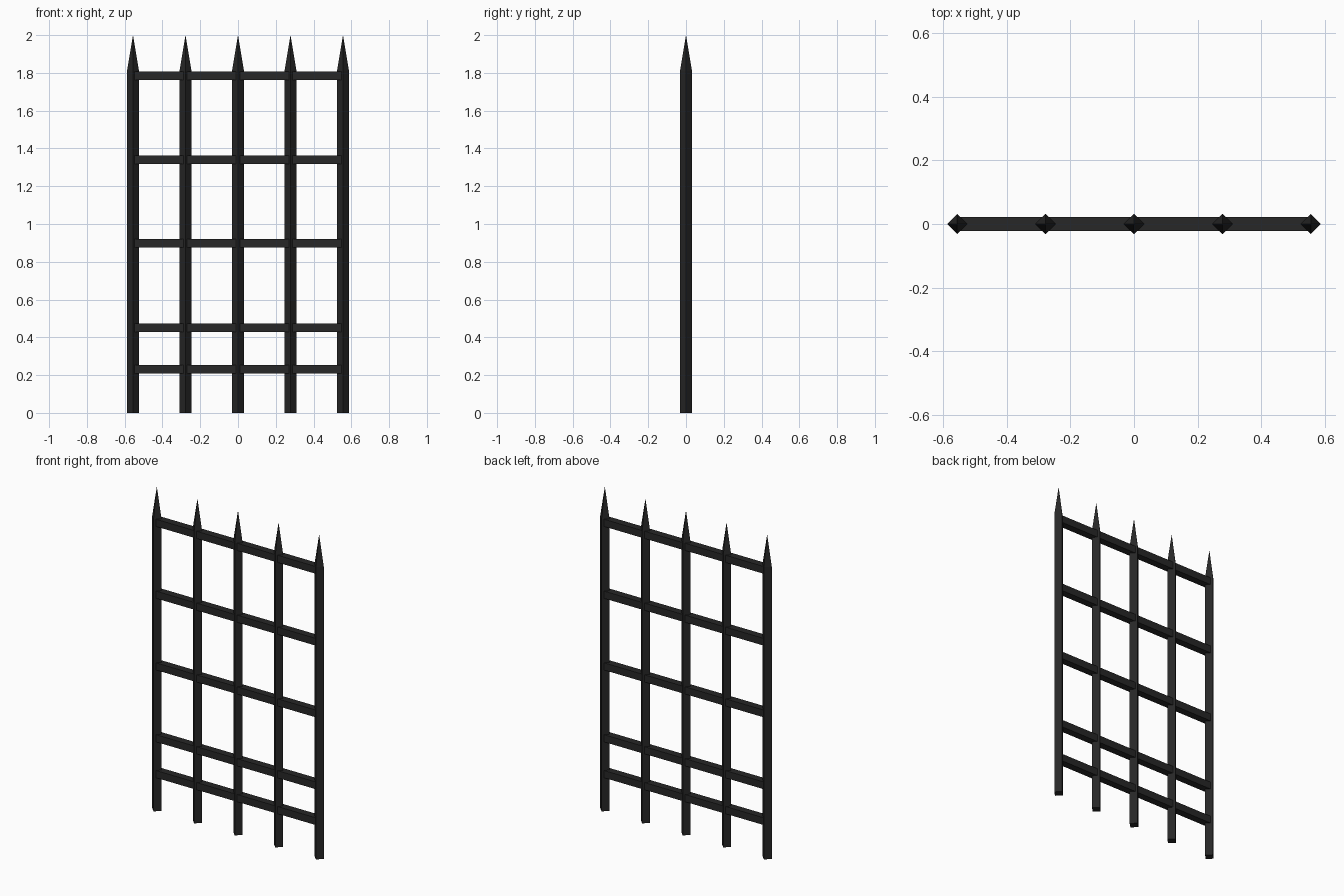
import bpy, math

if "Cube" in bpy.data.objects:
    bpy.data.objects.remove(bpy.data.objects["Cube"])

R = 0.0318          # corner radius of every four-sided bar
HALF = 0.556        # x of the outermost uprights
SHOULDER = 1.81     # height where the spikes begin

iron = bpy.data.materials.new("dark_iron")
iron.diffuse_color = (0.02, 0.02, 0.02, 1)
iron.use_nodes = True
iron.node_tree.nodes["Principled BSDF"].inputs["Base Color"].default_value = iron.diffuse_color


def finish(name):
    ob = bpy.context.object
    ob.name = name
    ob.data.materials.append(iron)
    return ob


def upright(i, x):
    # diamond-section bar with corners facing front and sides
    bpy.ops.mesh.primitive_cylinder_add(
        vertices=4, radius=R, depth=SHOULDER, location=(x, 0, SHOULDER / 2))
    finish(f"upright_bar_{i}")
    # pointed tip
    h = 2.0 - SHOULDER
    bpy.ops.mesh.primitive_cone_add(
        vertices=4, radius1=R, radius2=0, depth=h, location=(x, 0, SHOULDER + h / 2))
    finish(f"spike_{i}")


def crossbar(i, z):
    # square-section rail with flat faces to front and top
    side = R * math.sqrt(2)
    bpy.ops.mesh.primitive_cube_add(size=1, location=(0, 0, z))
    ob = finish(f"cross_bar_{i}")
    ob.scale = (2 * HALF, side, side)


for i in range(5):
    upright(i + 1, -HALF + i * HALF / 2)

for i, z in enumerate((0.23, 0.452, 0.897, 1.341, 1.786)):
    crossbar(i + 1, z)
